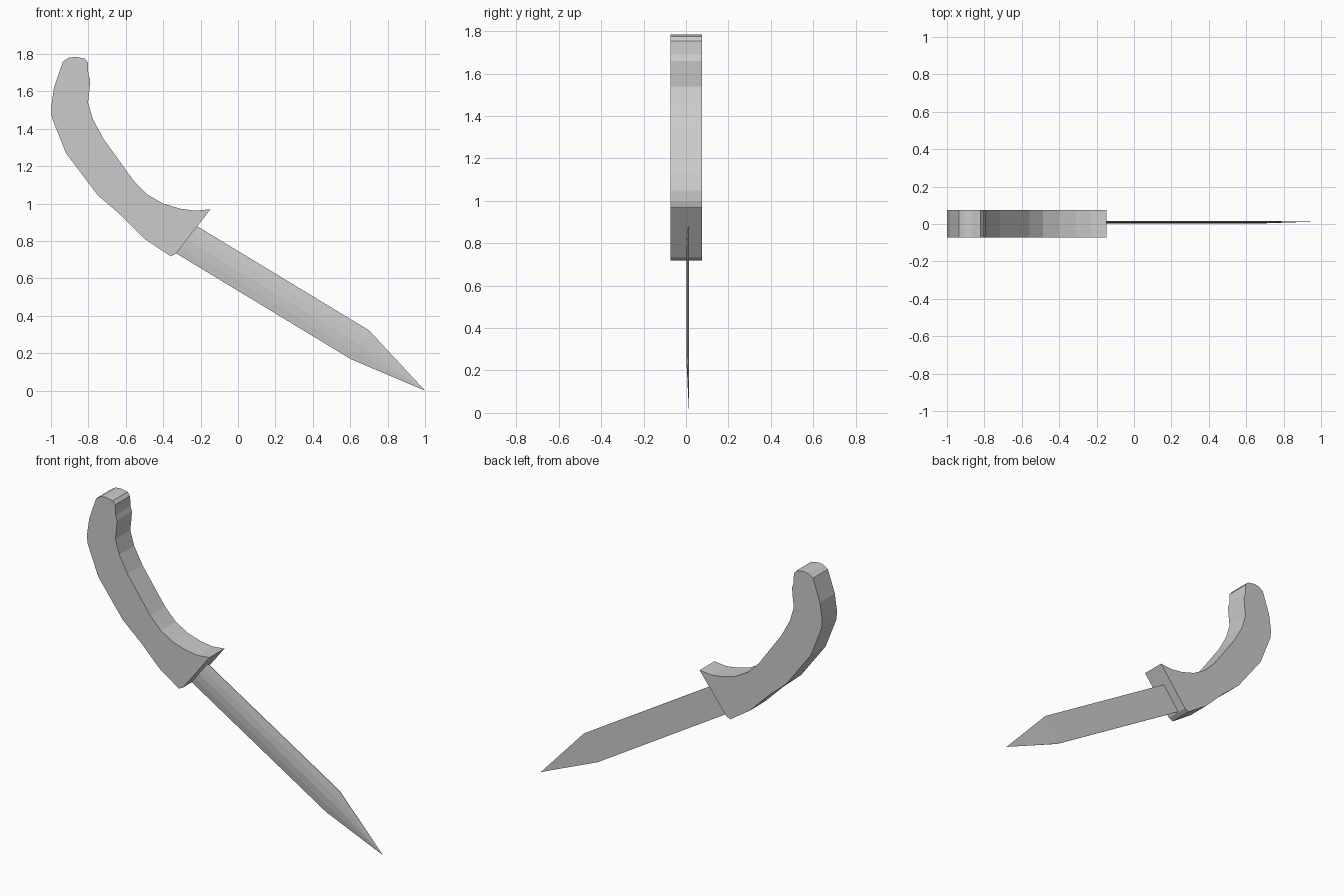
import bpy, bmesh
from mathutils import Vector

if "Cube" in bpy.data.objects:
    bpy.data.objects.remove(bpy.data.objects["Cube"])


def finish(name, bm):
    bmesh.ops.recalc_face_normals(bm, faces=bm.faces)
    mesh = bpy.data.meshes.new(name)
    bm.to_mesh(mesh)
    bm.free()
    obj = bpy.data.objects.new(name, mesh)
    bpy.context.collection.objects.link(obj)
    return obj


# Curved handle: side outline extruded through y
outline = [
    (-0.936, 1.76), (-0.905, 1.78), (-0.87, 1.785), (-0.82, 1.776), (-0.803, 1.755),
    (-0.80, 1.69), (-0.79, 1.66), (-0.795, 1.60), (-0.802, 1.54), (-0.775, 1.45),
    (-0.717, 1.343), (-0.56, 1.125), (-0.487, 1.05), (-0.40, 1.0), (-0.31, 0.973),
    (-0.23, 0.962), (-0.147, 0.97), (-0.332, 0.732), (-0.36, 0.718), (-0.497, 0.81),
    (-0.626, 0.938), (-0.75, 1.045), (-0.92, 1.27), (-0.995, 1.46), (-1.0, 1.51),
    (-0.984, 1.62)]
bm = bmesh.new()
face = bm.faces.new([bm.verts.new((x, -0.073, z)) for x, z in outline])
ext = bmesh.ops.extrude_face_region(bm, geom=[face])
bmesh.ops.translate(bm, vec=(0, 0.148, 0),
                    verts=[v for v in ext["geom"] if isinstance(v, bmesh.types.BMVert)])
finish("handle", bm)

# Thin blade: flat back, faceted ridge on the front, pointed tip
BACK = 0.015
section = [(0.0, 0.012), (0.25, 0.005), (0.5, 0.002), (0.75, 0.005), (1.0, 0.012),
           (1.0, BACK), (0.0, BACK)]          # (position across the width, y)
stations = [((-0.22, 0.88), (-0.332, 0.735)), ((0.70, 0.323), (0.604, 0.168))]
bm = bmesh.new()
rings = []
for top, low in stations:
    a, b = Vector(top), Vector(low)
    pts = [(a.lerp(b, t), y) for t, y in section]
    rings.append([bm.verts.new((p.x, y, p.y)) for p, y in pts])
tip = bm.verts.new((1.0, 0.014, 0.0))
n = len(section)
bm.faces.new(rings[0])
for i in range(n):
    j = (i + 1) % n
    bm.faces.new((rings[0][i], rings[0][j], rings[1][j], rings[1][i]))
    bm.faces.new((rings[1][i], rings[1][j], tip))
finish("blade", bm)
